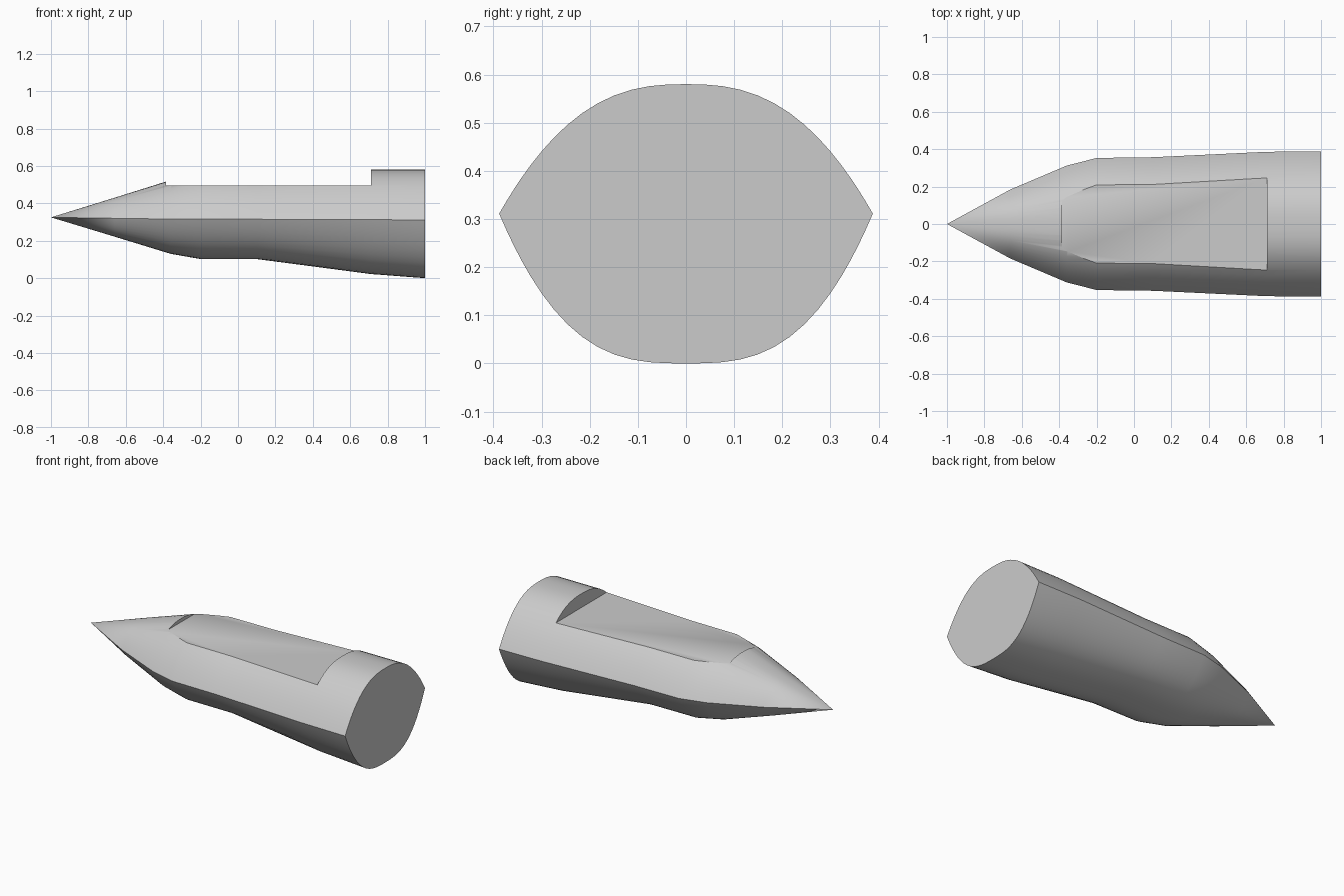
import bpy
import bmesh
import math

if "Cube" in bpy.data.objects:
    bpy.data.objects.remove(bpy.data.objects["Cube"], do_unlink=True)

grey = bpy.data.materials.new("light grey")
grey.use_nodes = True
grey.diffuse_color = (0.6, 0.6, 0.6, 1)
grey.node_tree.nodes["Principled BSDF"].inputs["Base Color"].default_value = (0.6, 0.6, 0.6, 1)

# Hull stations: x, half width, bottom z, seam z, top z
STATIONS = [
    (-0.66, 0.185, 0.222, 0.320, 0.430),
    (-0.36, 0.312, 0.130, 0.316, 0.524),
    (-0.20, 0.353, 0.102, 0.315, 0.560),
    (0.10, 0.357, 0.102, 0.315, 0.560),
    (0.71, 0.386, 0.022, 0.313, 0.580),
    (1.00, 0.388, 0.000, 0.311, 0.580),
]
TIP = (-1, 0, 0.325)
STEPS = 32
TOP_POWER, BOTTOM_POWER = 2.55, 2.95


def section(x, half, bottom, seam, top):
    """Pointed-sided cross-section with a rounded crown and a fuller belly."""
    ts = [-math.cos(math.pi * i / STEPS) for i in range(STEPS + 1)]
    crown = [(x, half * t, seam + (top - seam) * (1 - abs(t) ** TOP_POWER)) for t in ts]
    belly = [(x, half * t, seam - (seam - bottom) * (1 - abs(t) ** BOTTOM_POWER)) for t in ts]
    return crown + belly[-2:0:-1]


def link(name, bm):
    bmesh.ops.recalc_face_normals(bm, faces=bm.faces)
    mesh = bpy.data.meshes.new(name)
    bm.to_mesh(mesh)
    bm.free()
    mesh.materials.append(grey)
    obj = bpy.data.objects.new(name, mesh)
    bpy.context.collection.objects.link(obj)
    return obj


# Lofted hull with a pointed nose and flat tail
bm = bmesh.new()
tip = bm.verts.new(TIP)
rings = [[bm.verts.new(p) for p in section(*s)] for s in STATIONS]
count = len(rings[0])
for i in range(count):
    j = (i + 1) % count
    bm.faces.new((tip, rings[0][i], rings[0][j]))
    for a, b in zip(rings, rings[1:]):
        bm.faces.new((a[i], b[i], b[j], a[j]))
bm.faces.new(rings[-1])
hull = link("hull", bm)

# Flat deck recess cut into the crown
x0, x1, deck = -0.385, 0.712, 0.495
bm = bmesh.new()
bmesh.ops.create_cube(bm, size=1)
for v in bm.verts:
    v.co.x = x0 if v.co.x < 0 else x1
    v.co.z = deck if v.co.z < 0 else 1
cutter = link("deck_cutter", bm)
cutter.hide_render = True

cut = hull.modifiers.new("deck_recess", "BOOLEAN")
cut.operation = "DIFFERENCE"
cut.solver = "EXACT"
cut.object = cutter

bpy.ops.object.select_all(action="DESELECT")
hull.select_set(True)
bpy.context.view_layer.objects.active = hull
bpy.ops.object.modifier_apply(modifier=cut.name)
bpy.data.objects.remove(cutter, do_unlink=True)
bpy.ops.object.shade_smooth_by_angle(angle=math.radians(30))
